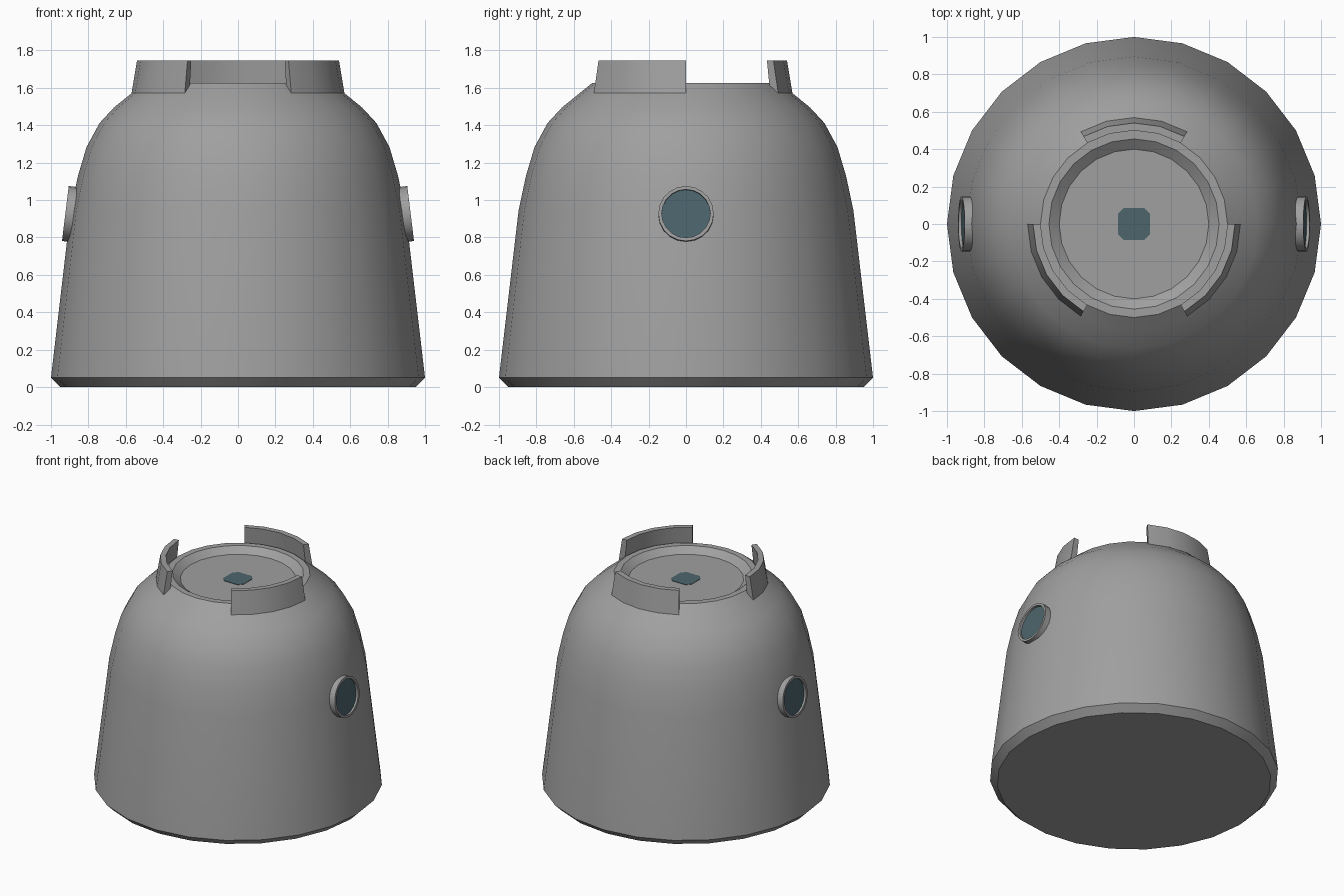
import bpy, bmesh, math
from mathutils import Matrix, Vector

if "Cube" in bpy.data.objects:
    bpy.data.objects.remove(bpy.data.objects["Cube"])


def material(name, rgb):
    m = bpy.data.materials.new(name)
    m.diffuse_color = (*rgb, 1)
    m.use_nodes = True
    m.node_tree.nodes["Principled BSDF"].inputs["Base Color"].default_value = m.diffuse_color
    return m


GREY = material("hull grey", (0.35, 0.35, 0.35))
GLASS = material("window glass", (0.072, 0.13, 0.152))


def finish(name, bm, mat, angle=35):
    bmesh.ops.recalc_face_normals(bm, faces=bm.faces)
    me = bpy.data.meshes.new(name)
    bm.to_mesh(me)
    bm.free()
    me.materials.append(mat)
    ob = bpy.data.objects.new(name, me)
    bpy.context.collection.objects.link(ob)
    bpy.ops.object.select_all(action='DESELECT')
    ob.select_set(True)
    bpy.context.view_layer.objects.active = ob
    bpy.ops.object.shade_smooth_by_angle(angle=math.radians(angle))
    return ob


def ring(bm, r, z, n):
    return [bm.verts.new((r * math.cos(2 * math.pi * i / n),
                          r * math.sin(2 * math.pi * i / n), z)) for i in range(n)]


def lathe(profile, n, cap_ends=True, closed=False):
    bm = bmesh.new()
    rings = [ring(bm, r, z, n) for r, z in profile]
    pairs = list(zip(rings, rings[1:])) + ([(rings[-1], rings[0])] if closed else [])
    for a, b in pairs:
        for i in range(n):
            j = (i + 1) % n
            bm.faces.new((a[i], a[j], b[j], b[i]))
    if cap_ends and not closed:
        bm.faces.new(rings[0])
        bm.faces.new(rings[-1])
    return bm


# capsule shell with chamfered base and recessed hatch
finish("capsule_hull", lathe([
    (0.95, 0), (1, 0.05), (0.895, 0.945), (0.856, 1.128), (0.81, 1.283), (0.74, 1.412),
    (0.663, 1.495), (0.567, 1.573), (0.5, 1.627), (0.455, 1.627), (0.40, 1.585)], 24), GREY, 30)

# hatch window: square plate with clipped corners
bm = bmesh.new()
a, b = 0.086, 0.055
pts = [(a, -b), (a, b), (b, a), (-b, a), (-a, b), (-a, -b), (-b, -a), (b, -a)]
f = bm.faces.new([bm.verts.new((x, y, 1.583)) for x, y in pts])
ext = bmesh.ops.extrude_face_region(bm, geom=[f])
bmesh.ops.translate(bm, vec=(0, 0, 0.005),
                    verts=[v for v in ext["geom"] if isinstance(v, bmesh.types.BMVert)])
finish("hatch_window", bm, GLASS)

# three docking petals, each spanning 60 degrees
section = [(0.569, 1.573), (0.54, 1.745), (0.50, 1.745), (0.515, 1.61)]
for k, start in enumerate((60, 180, 300)):
    bm = bmesh.new()
    rows = []
    for s in range(5):
        t = math.radians(start + 15 * s)
        rows.append([bm.verts.new((r * math.cos(t), r * math.sin(t), z)) for r, z in section])
    for p, q in zip(rows, rows[1:]):
        for i in range(4):
            j = (i + 1) % 4
            bm.faces.new((p[i], p[j], q[j], q[i]))
    bm.faces.new(rows[0])
    bm.faces.new(rows[-1])
    finish(f"docking_petal_{k + 1}", bm, GREY)

# portholes on both sides, leaning with the wall
for name, yaw in (("right", 0), ("left", math.pi)):
    place = (Matrix.Rotation(yaw, 4, 'Z') @ Matrix.Translation((0.923, 0, 0.928))
             @ Matrix.Rotation(math.radians(90 - 7), 4, 'Y'))
    bm = lathe([(0.148, -0.06), (0.148, 0), (0.13, 0), (0.13, -0.06)], 20, closed=True)
    bm.transform(place)
    finish(f"porthole_frame_{name}", bm, GREY)
    bm = lathe([(0.132, -0.05), (0.132, -0.016)], 20)
    bm.transform(place)
    finish(f"porthole_glass_{name}", bm, GLASS)
